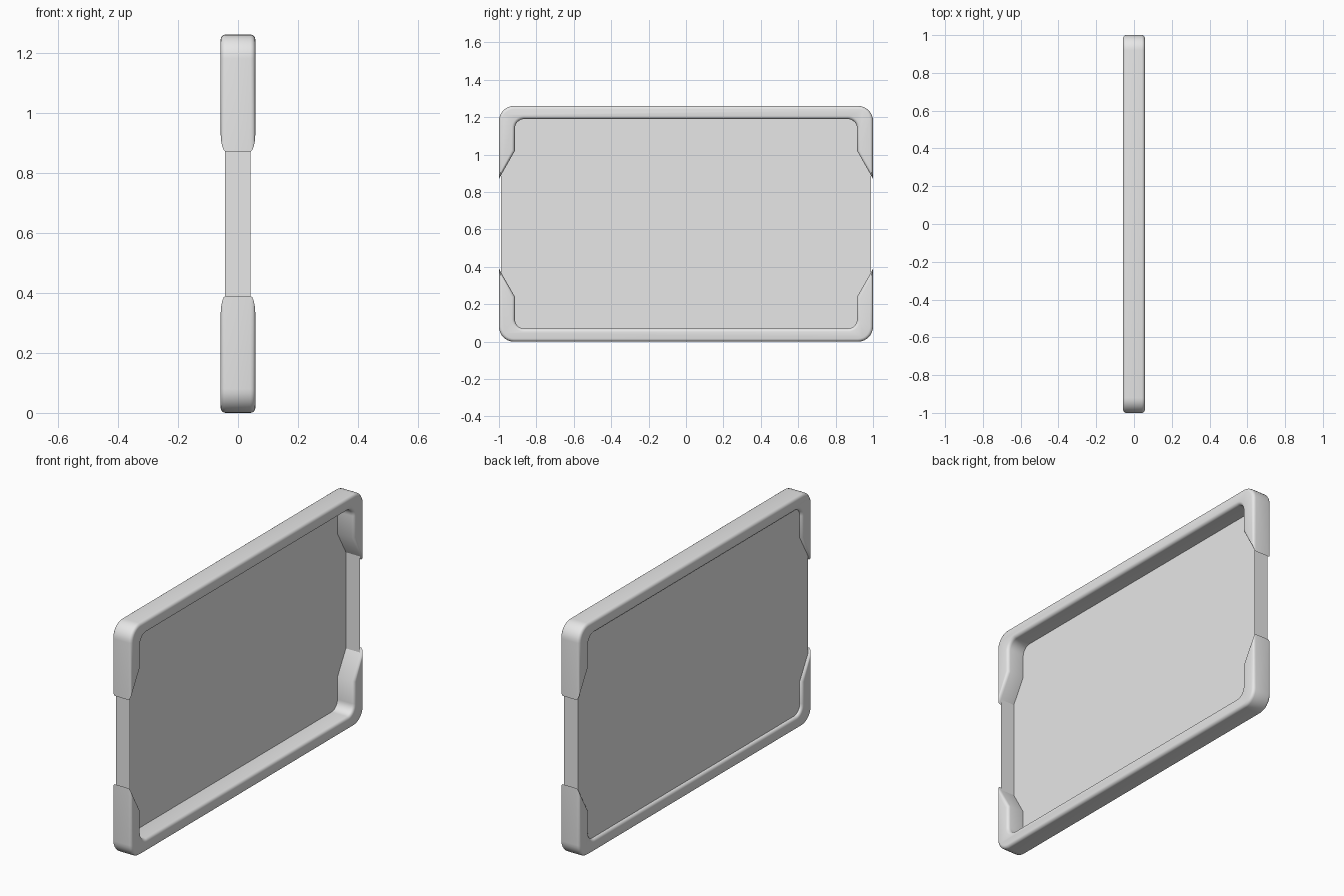
import bpy, bmesh, math

cube = bpy.data.objects.get("Cube")
if cube:
    bpy.data.objects.remove(cube, do_unlink=True)

HEIGHT = 1.26
HALF_DEPTH = 0.058

grey = bpy.data.materials.new("light_grey")
grey.use_nodes = True
grey.diffuse_color = (0.8, 0.8, 0.8, 1)
shader = next(n for n in grey.node_tree.nodes if n.type == 'BSDF_PRINCIPLED')
shader.inputs["Base Color"].default_value = (0.8, 0.8, 0.8, 1)


def finish(bm, name, smooth):
    mesh = bpy.data.meshes.new(name)
    bm.to_mesh(mesh)
    bm.free()
    mesh.materials.append(grey)
    obj = bpy.data.objects.new(name, mesh)
    bpy.context.collection.objects.link(obj)
    if smooth:
        bpy.ops.object.select_all(action='DESELECT')
        obj.select_set(True)
        bpy.context.view_layer.objects.active = obj
        bpy.ops.object.shade_smooth_by_angle(angle=math.radians(35))
    return obj


def corner(y, z, radius, steps=8):
    """Rounded upper corner on the +y side, running from side to top."""
    angles = [math.pi / 2 * i / steps for i in range(steps + 1)]
    return [(y - radius + radius * math.cos(a), z - radius + radius * math.sin(a))
            for a in angles]


def bumper(name, flip):
    # Half of the U-shaped outline, mirrored across y
    outer = [(1, 0.87)] + corner(1, HEIGHT, 0.08)
    inner = [(0.915, 1.02)] + corner(0.915, 1.19, 0.05)
    outline = (outer + [(-y, z) for y, z in reversed(outer)]
               + [(-y, z) for y, z in inner] + list(reversed(inner)))
    if flip:
        outline = [(y, HEIGHT - z) for y, z in outline]
    bm = bmesh.new()
    face = bm.faces.new([bm.verts.new((-HALF_DEPTH, y, z)) for y, z in outline])
    ext = bmesh.ops.extrude_face_region(bm, geom=[face], use_keep_orig=True)
    moved = [v for v in ext["geom"] if isinstance(v, bmesh.types.BMVert)]
    bmesh.ops.translate(bm, verts=moved, vec=(2 * HALF_DEPTH, 0, 0))
    bmesh.ops.recalc_face_normals(bm, faces=bm.faces)
    # Soften both rims
    rims = [e for e in bm.edges if abs(e.verts[0].co.x - e.verts[1].co.x) < 1e-5]
    bmesh.ops.bevel(bm, geom=rims, offset=0.017, segments=4, profile=0.5,
                    affect='EDGES', clamp_overlap=True)
    bmesh.ops.recalc_face_normals(bm, faces=bm.faces)
    return finish(bm, name, True)


# Rounded edge guards at top and bottom
bumper("top_bumper", False)
bumper("bottom_bumper", True)

# Thin panel tray, open on its +x side
bm = bmesh.new()
bmesh.ops.create_cube(bm, size=1)
for v in bm.verts:
    v.co = (v.co.x * 0.084 - 0.001, v.co.y * 1.976, v.co.z * 1.16 + HEIGHT / 2)
open_side = [f for f in bm.faces if f.normal.x > 0.9]
bmesh.ops.delete(bm, geom=open_side, context='FACES')
finish(bm, "panel_tray", False)
